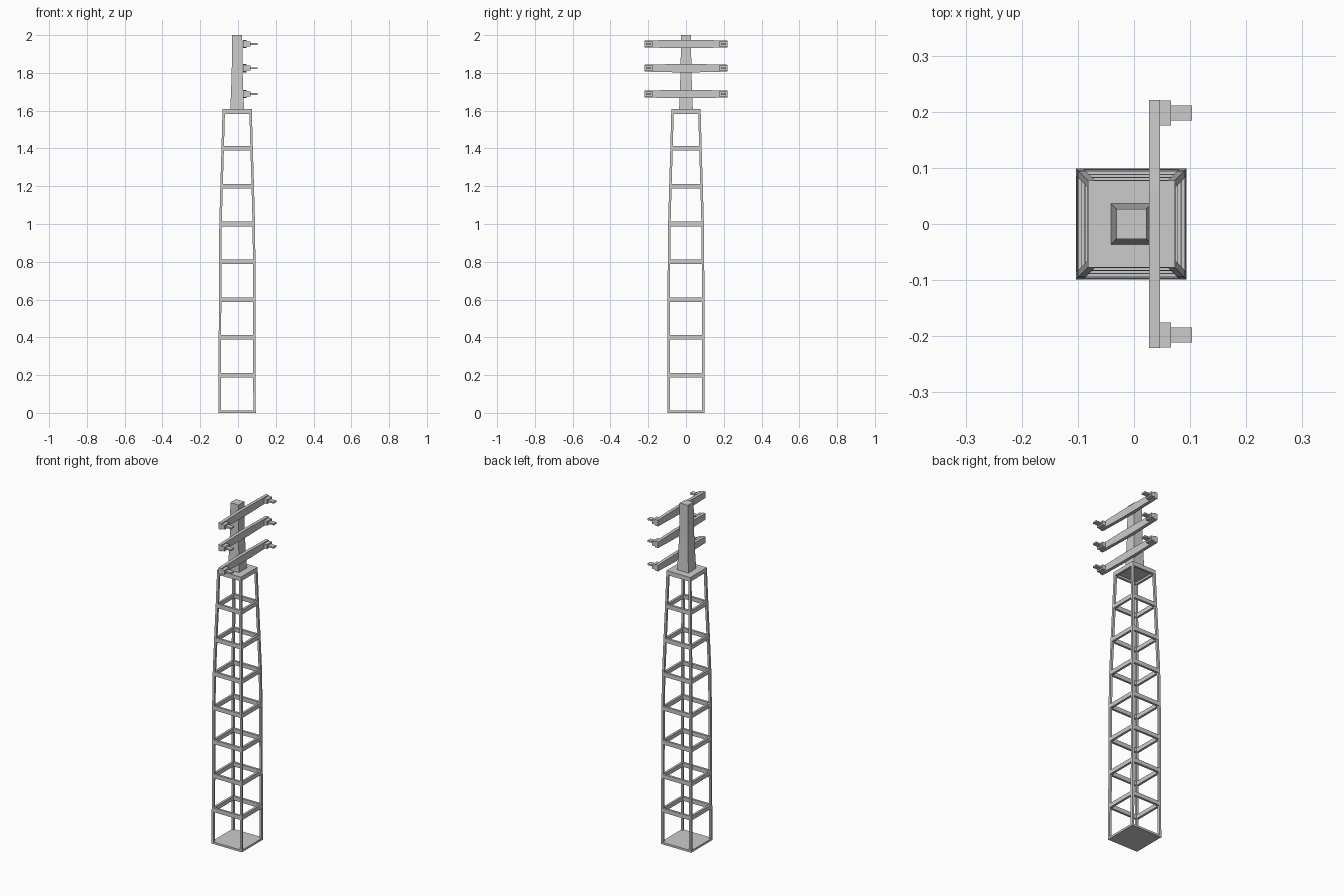
import bpy, bmesh

if "Cube" in bpy.data.objects:
    bpy.data.objects.remove(bpy.data.objects["Cube"])

CX = -0.0045          # tower axis
T = 0.013             # lattice bar thickness
# half width of the tower at each height
TAPER = [(0, .0985), (.4, .0975), (.8, .0965), (1.0, .0945), (1.2, .089), (1.4, .083), (1.605, .0775)]


def half(z):
    for (z0, h0), (z1, h1) in zip(TAPER, TAPER[1:]):
        if z <= z1:
            return h0 + (h1 - h0) * (z - z0) / (z1 - z0)
    return TAPER[-1][1]


def loft(name, rings, closed=False):
    """Skin a series of equal-length point rings, capped or looped."""
    bm = bmesh.new()
    rows = [[bm.verts.new(p) for p in r] for r in rings]
    pairs = list(zip(rows, rows[1:])) + ([(rows[-1], rows[0])] if closed else [])
    for a, b in pairs:
        for i in range(len(a)):
            j = (i + 1) % len(a)
            bm.faces.new((a[i], a[j], b[j], b[i]))
    if not closed:
        bm.faces.new(rows[0])
        bm.faces.new(rows[-1])
    bmesh.ops.recalc_face_normals(bm, faces=bm.faces)
    me = bpy.data.meshes.new(name)
    bm.to_mesh(me)
    bm.free()
    ob = bpy.data.objects.new(name, me)
    bpy.context.collection.objects.link(ob)
    return ob


def rect(x0, x1, y0, y1, z):
    return [(x0, y0, z), (x1, y0, z), (x1, y1, z), (x0, y1, z)]


def square(h, z):
    return rect(CX - h, CX + h, -h, h, z)


def box(name, x0, x1, y0, y1, z0, z1):
    return loft(name, [rect(x0, x1, y0, y1, z0), rect(x0, x1, y0, y1, z1)])


# Corner legs following the taper
for sx in (-1, 1):
    for sy in (-1, 1):
        loft("corner_leg", [rect(CX + sx * h, CX + sx * (h - T), sy * h, sy * (h - T), z)
                            for z, h in TAPER])

# Square rail frames between the legs
for k in range(1, 9):
    z0, z1 = (.2 * k - .012, .2 * k + .012) if k < 8 else (1.583, 1.605)
    a, b = half(z0), half(z1)
    loft("rail_frame", [square(a, z0), square(b, z1), square(b - T, z1), square(a - T, z0)], closed=True)

# Base plate and top plate
loft("base_plate", [square(.0985, 0), square(.0985, .012)])
loft("top_plate", [square(.0777, 1.595), square(.0775, 1.608)])

# Mast with flared foot
loft("mast", [square(h, z) for z, h in
              [(1.605, .0365), (1.7, .0325), (1.8, .029), (1.9, .0275), (2.0, .0268)]])

# Cross arms with end fittings
for z in (1.688, 1.825, 1.953):
    prof = [(-.221, .018), (-.06, .022), (.06, .022), (.221, .018)]
    loft("cross_arm", [[(.027, y, z - h), (.046, y, z - h), (.046, y, z + h), (.027, y, z + h)]
                       for y, h in prof])
    for s in (-1, 1):
        box("arm_fitting", .045, .066, s * .198 - .0225, s * .198 + .0225, z - .013, z + .013)
        box("fitting_tab", .065, .103, s * .198 - .0135, s * .198 + .0135, z - .0045, z + .0045)
